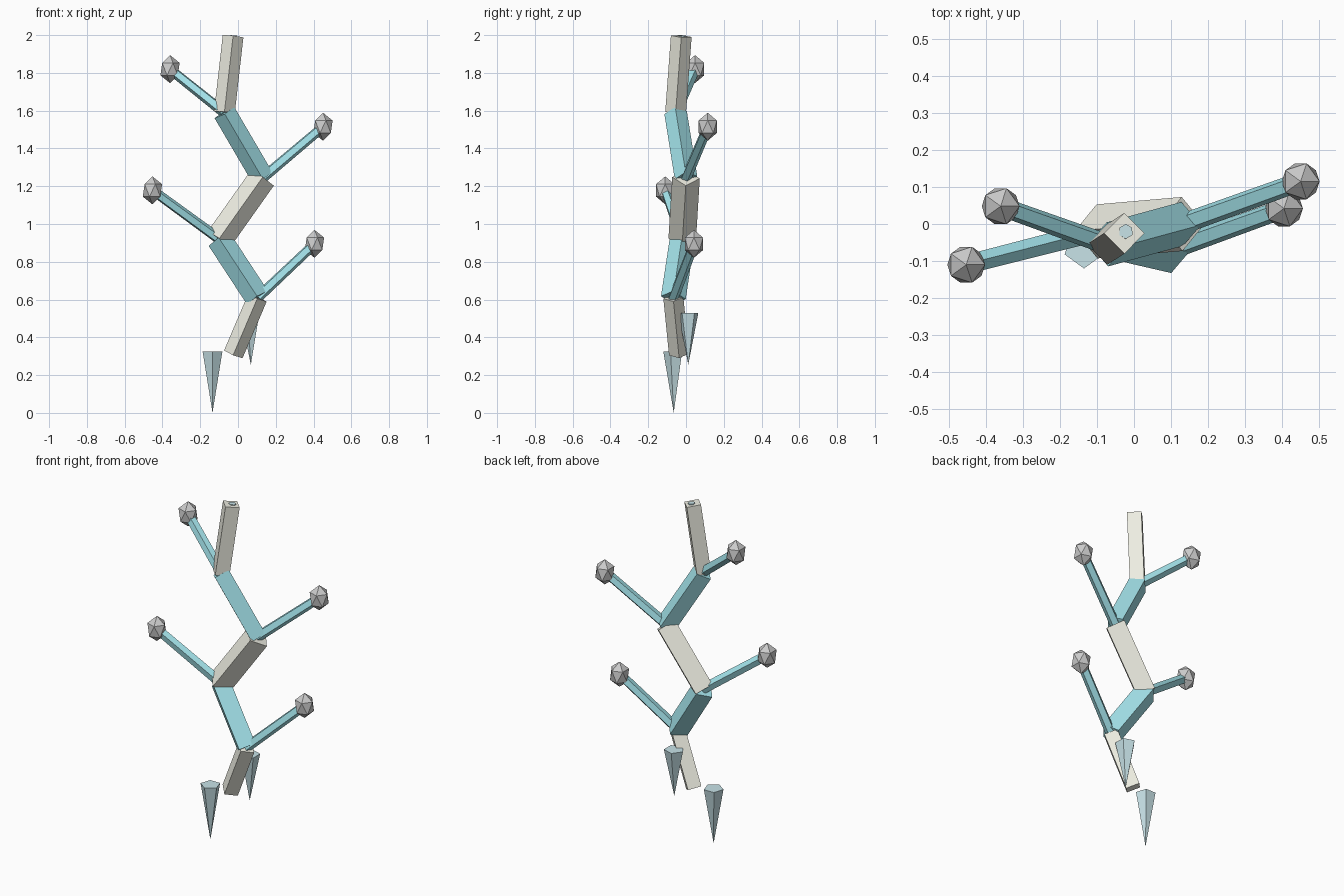
import bpy, bmesh
from math import radians
from mathutils import Vector, Matrix

if "Cube" in bpy.data.objects:
    bpy.data.objects.remove(bpy.data.objects["Cube"])


def material(name, rgb):
    m = bpy.data.materials.new(name)
    m.diffuse_color = (*rgb, 1)
    m.use_nodes = True
    m.node_tree.nodes["Principled BSDF"].inputs["Base Color"].default_value = m.diffuse_color
    return m


BLUE = material("pale_blue", (0.37, 0.77, 0.83))
CREAM = material("cream", (0.86, 0.86, 0.77))
ICE = material("ice", (0.58, 0.77, 0.81))


def finish(bm, name, mat=None):
    bmesh.ops.recalc_face_normals(bm, faces=bm.faces)
    me = bpy.data.meshes.new(name)
    bm.to_mesh(me)
    bm.free()
    ob = bpy.data.objects.new(name, me)
    bpy.context.collection.objects.link(ob)
    if mat:
        me.materials.append(mat)
    return ob


def rod(name, a, b, r1, r2, sides, mat, spin=0):
    """Prism or cone from a to b; spin is the angle of the first corner."""
    a, b = Vector(a), Vector(b)
    d = b - a
    bm = bmesh.new()
    bmesh.ops.create_cone(bm, cap_ends=True, segments=sides,
                          radius1=r1, radius2=r2, depth=d.length)
    turn = Vector((0, 0, 1)).rotation_difference(d).to_matrix().to_4x4()
    bm.transform(Matrix.Translation((a + b) / 2) @ turn
                 @ Matrix.Rotation(radians(spin), 4, 'Z'))
    return finish(bm, name, mat)


# Zigzag stem of square prisms, alternating colours
nodes = [(-0.025, -0.037, 0.31), (0.103, -0.067, 0.61), (-0.1, -0.02, 0.92),
         (0.13, 0.0, 1.245), (-0.072, -0.055, 1.59), (-0.026, -0.025, 1.994)]
radii = [0.053, 0.066, 0.073, 0.06, 0.055]
for i, r in enumerate(radii):
    rod(f"stem_segment_{i + 1}", nodes[i], nodes[i + 1], r, r, 4,
        BLUE if i % 2 else CREAM)

# Small core showing on the stem's top face
rod("stem_core", (-0.024, -0.021, 1.97), (-0.022, -0.02, 1.998), 0.02, 0.02, 6, ICE)

# Side branches, each ending in a faceted bud
buds = [(0.405, 0.042, 0.895), (-0.453, -0.11, 1.178),
        (0.45, 0.115, 1.515), (-0.36, 0.048, 1.82)]
for i, tip in enumerate(buds):
    rod(f"branch_{i + 1}", nodes[i + 1], tip, 0.029, 0.027, 5, BLUE)
    bm = bmesh.new()
    bmesh.ops.create_icosphere(bm, subdivisions=1, radius=1)
    bm.transform(Matrix.Translation(tip) @ Matrix.Diagonal((0.057, 0.057, 0.074, 1)))
    finish(bm, f"bud_{i + 1}")

# Five-sided hanging spikes
rod("spike_low", (-0.135, -0.065, 0.325), (-0.135, -0.065, 0), 0.055, 0, 5, ICE, 90)
rod("spike_high", (0.068, 0.012, 0.53), (0.068, 0.012, 0.255), 0.056, 0, 5, ICE, 180)
